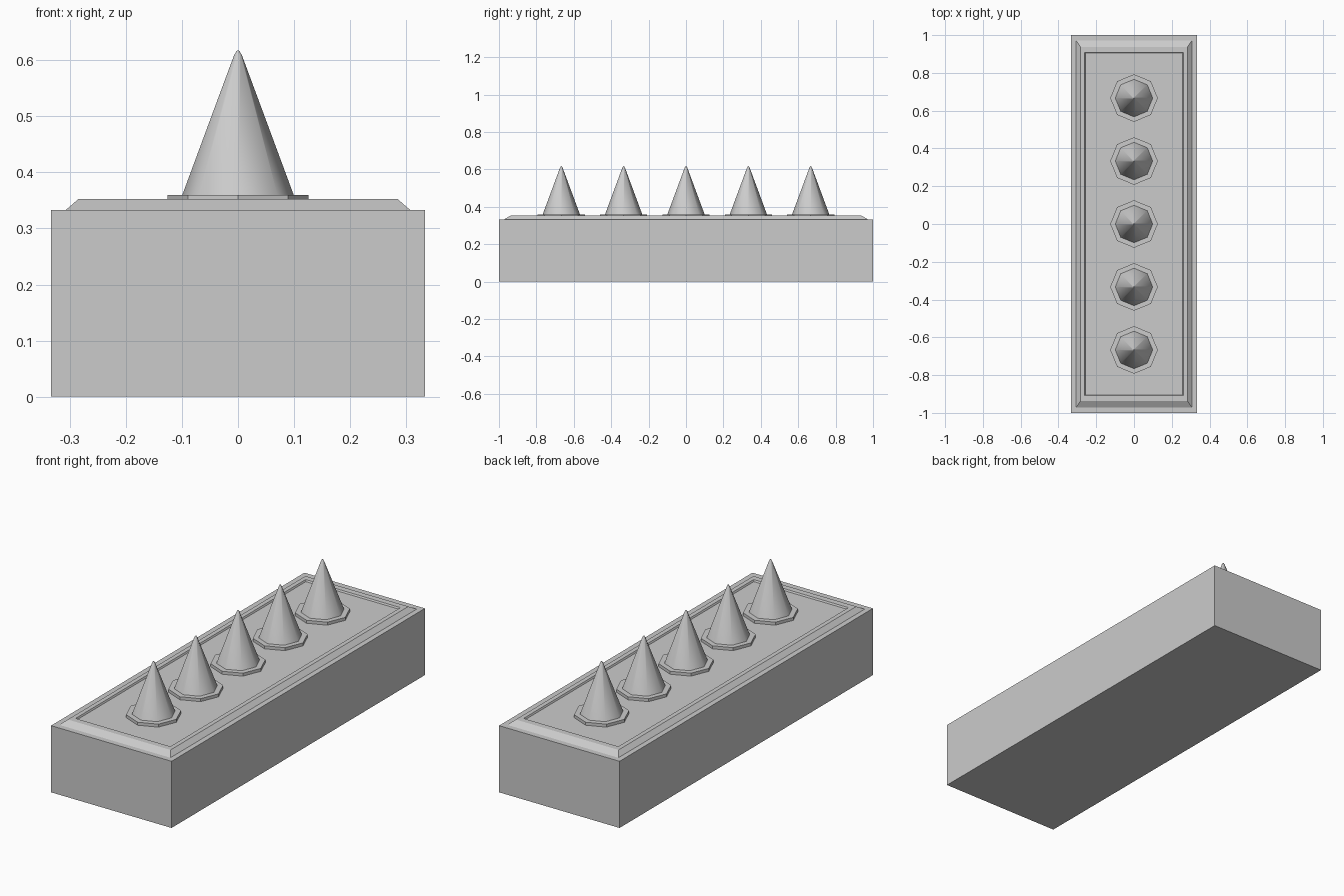
import bpy, bmesh, math

if "Cube" in bpy.data.objects:
    bpy.data.objects.remove(bpy.data.objects["Cube"])


def make_object(name, bm):
    bmesh.ops.recalc_face_normals(bm, faces=bm.faces)
    mesh = bpy.data.meshes.new(name)
    bm.to_mesh(mesh)
    bm.free()
    obj = bpy.data.objects.new(name, mesh)
    bpy.context.collection.objects.link(obj)
    return obj


def loft(name, rings):
    """Skin a stack of equal-sized vertex rings and cap both ends."""
    bm = bmesh.new()
    loops = [[bm.verts.new(p) for p in ring] for ring in rings]
    n = len(loops[0])
    for a, b in zip(loops, loops[1:]):
        for i in range(n):
            j = (i + 1) % n
            bm.faces.new((a[i], a[j], b[j], b[i]))
    bm.faces.new(loops[0])
    bm.faces.new(loops[-1])
    return make_object(name, bm)


def rect(x, y, z):
    return [(-x, -y, z), (x, -y, z), (x, y, z), (-x, y, z)]


def octagon(r, z, y):
    return [(r * math.cos(i * math.pi / 4), y + r * math.sin(i * math.pi / 4), z)
            for i in range(8)]


FLOOR = 0.345

# Block with a chamfered raised rim and a shallow recessed panel
loft("base_block", [
    rect(0.333, 1.0, 0.0),
    rect(0.333, 1.0, 0.333),
    rect(0.307, 0.972, 0.333),
    rect(0.284, 0.938, 0.353),
    rect(0.262, 0.908, 0.353),
    rect(0.258, 0.904, FLOOR),
])

# Row of five spikes, each on a flat octagonal collar
for k in range(5):
    y = (k - 2) / 3
    loft(f"collar_{k + 1}", [octagon(0.126, FLOOR - 0.004, y), octagon(0.126, 0.36, y)])
    spike = loft(f"spike_{k + 1}", [
        octagon(0.1, 0.358, y),
        octagon(0.007, 0.609, y),
        octagon(0.002, 0.617, y),
    ])
    bpy.ops.object.select_all(action='DESELECT')
    spike.select_set(True)
    bpy.context.view_layer.objects.active = spike
    bpy.ops.object.shade_smooth_by_angle(angle=math.radians(50))
